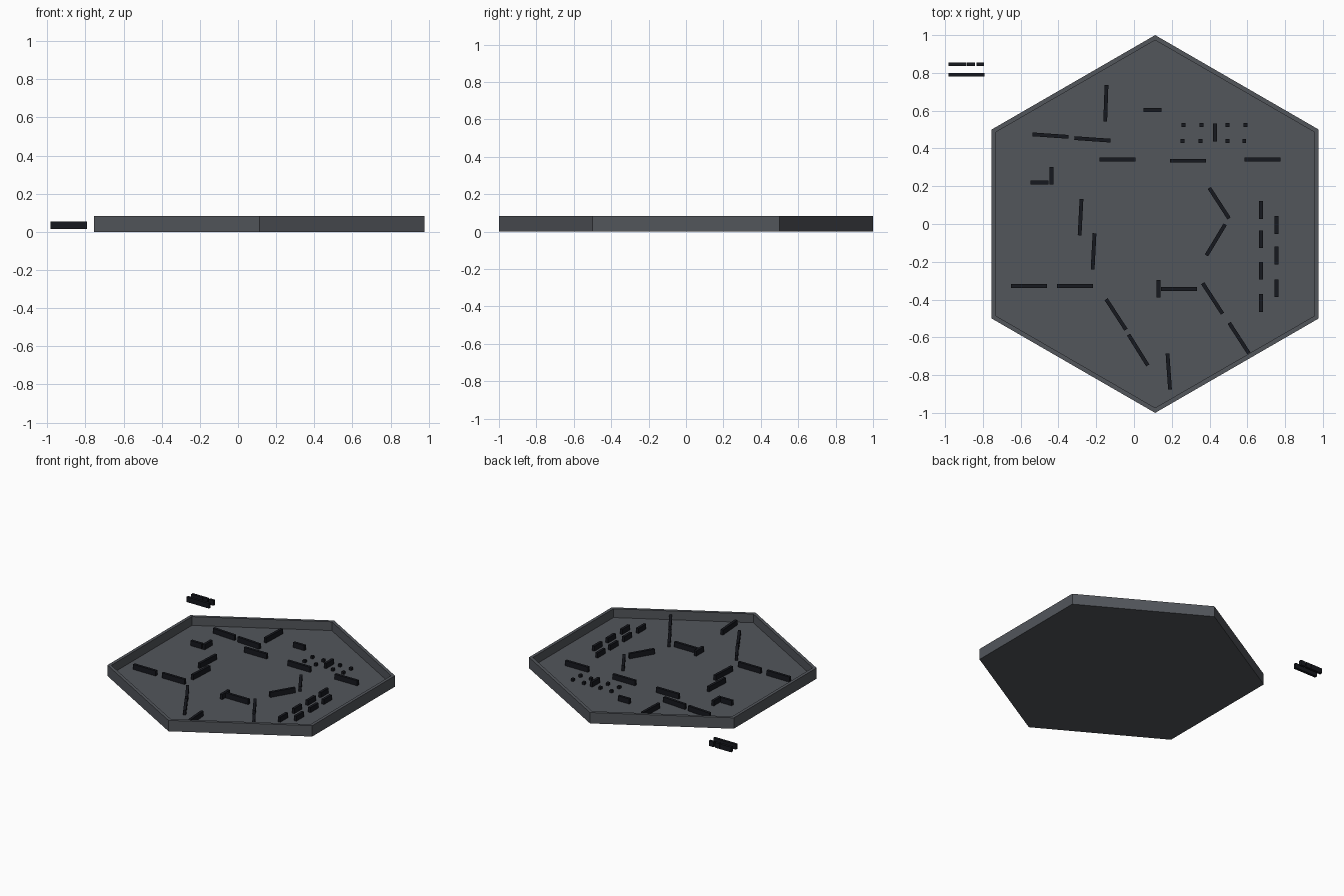
import bpy, bmesh
from math import sin, cos, pi, radians

if "Cube" in bpy.data.objects:
    bpy.data.objects.remove(bpy.data.objects["Cube"])

CX = 0.112          # tray centre
FLOOR, TOP = 0.016, 0.083


def material(name, rgb):
    m = bpy.data.materials.new(name)
    m.diffuse_color = (*rgb, 1)
    m.use_nodes = True
    m.node_tree.nodes["Principled BSDF"].inputs["Base Color"].default_value = m.diffuse_color
    return m


grey = material("tray_grey", (0.085, 0.092, 0.105))
dark = material("piece_dark", (0.008, 0.009, 0.013))


def link(name, bm, mat):
    bmesh.ops.recalc_face_normals(bm, faces=bm.faces)
    me = bpy.data.meshes.new(name)
    bm.to_mesh(me)
    bm.free()
    me.materials.append(mat)
    ob = bpy.data.objects.new(name, me)
    bpy.context.collection.objects.link(ob)
    return ob


# Hexagonal tray: lofted rings from the underside over the rim to the floor
def tray():
    bm = bmesh.new()
    rings = []
    for r, z in ((1, 0), (1, TOP), (0.973, TOP), (0.973, FLOOR)):
        rings.append([bm.verts.new((r * sin(i * pi / 3), r * cos(i * pi / 3), z))
                      for i in range(6)])
    for a, b in zip(rings, rings[1:]):
        for i in range(6):
            j = (i + 1) % 6
            bm.faces.new((a[i], a[j], b[j], b[i]))
    bm.faces.new(rings[0])
    bm.faces.new(rings[-1])
    link("hex_tray", bm, grey).location.x = CX


# Box standing on the floor level, turned about z
def block(name, x, y, angle, length, width=0.02, height=0.039):
    bm = bmesh.new()
    bmesh.ops.create_cube(bm, size=1)
    for v in bm.verts:
        v.co.x *= length
        v.co.y *= width
        v.co.z = (v.co.z + 0.5) * height
    ob = link(name, bm, dark)
    ob.location = (x, y, FLOOR)
    ob.rotation_euler.z = radians(angle)


tray()

# Long walls: x, y, angle
long_walls = [
    (-0.149, 0.639, 88), (-0.442, 0.468, -4), (-0.22, 0.448, -4),
    (-0.087, 0.341, 0), (0.286, 0.335, 0), (0.68, 0.341, 0),
    (-0.283, 0.036, 87), (-0.214, -0.145, 87),
    (-0.556, -0.328, 0), (-0.312, -0.328, 0),
    (-0.095, -0.479, -57), (0.022, -0.667, -58), (0.184, -0.781, -86),
    (0.238, -0.344, 0), (0.416, -0.394, -57), (0.556, -0.604, -57),
    (0.451, 0.11, -57), (0.433, -0.084, 59), (-0.887, 0.79, 0),
]
for x, y, a in long_walls:
    block("long_wall", x, y, a, 0.192)

# Short walls, including the two staggered columns on the right
short_walls = [
    (0.098, 0.603, 0), (-0.5, 0.219, 0), (-0.437, 0.256, 90),
    (0.13, -0.343, 90), (0.429, 0.485, 90), (-0.934, 0.846, 0),
]
short_walls += [(0.672, y, 90) for y in (0.074, -0.081, -0.247, -0.418)]
short_walls += [(0.754, y, 90) for y in (-0.005, -0.167, -0.34)]
for x, y, a in short_walls:
    block("short_wall", x, y, a, 0.094)

# Spare stubs beside the tray
for x in (-0.863, -0.813):
    block("spare_stub", x, 0.846, 0, 0.04)

# Small posts in two rows
for y, xs in ((0.524, (0.262, 0.357, 0.495, 0.59)),
              (0.44, (0.257, 0.352, 0.495, 0.584))):
    for x in xs:
        block("post", x, y, 0, 0.02, 0.022, 0.02)
